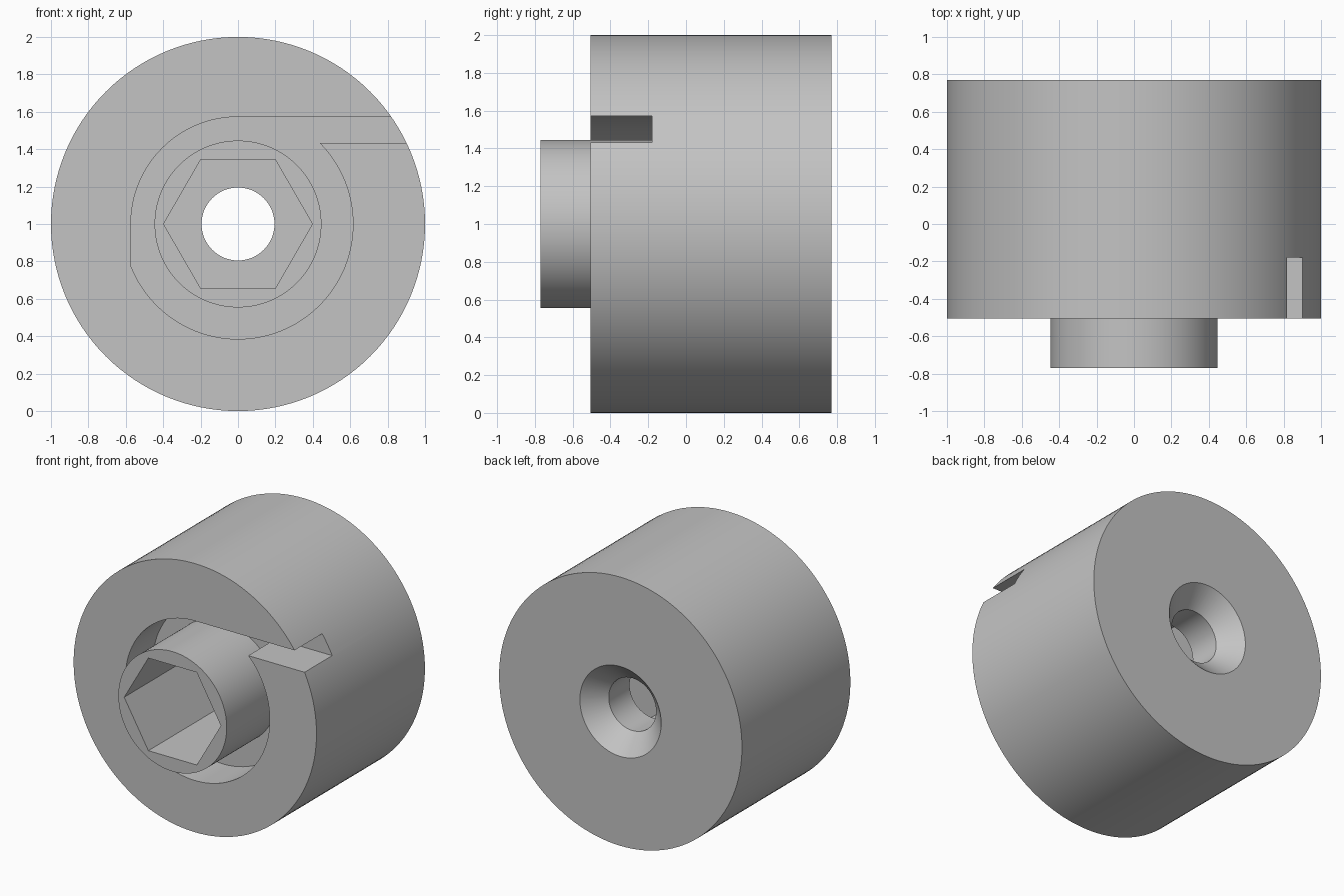
import bpy, bmesh, math

cube = bpy.data.objects.get("Cube")
if cube:
    bpy.data.objects.remove(cube, do_unlink=True)

CZ = 1.0                          # height of the main axis
FRONT, BACK = -0.505, 0.77        # faces of the main drum
TIP = -0.77                       # front of the hub
FLOOR = -0.18                     # bottom of the recess

grey = bpy.data.materials.new("plain_grey")
grey.use_nodes = True
grey.diffuse_color = (0.55, 0.55, 0.55, 1)
grey.node_tree.nodes["Principled BSDF"].inputs["Base Color"].default_value = (0.55, 0.55, 0.55, 1)


def arc(r, a0, a1, n):
    """Points (x, z) on an arc about the axis, both ends included."""
    return [(r * math.cos(math.radians(a0 + (a1 - a0) * i / n)),
             CZ + r * math.sin(math.radians(a0 + (a1 - a0) * i / n))) for i in range(n + 1)]


def circle(r, n=128):
    return arc(r, 0, 360, n)[:-1]


def loft(name, sections):
    """Closed solid through (y, outline) sections with equal point counts."""
    bm = bmesh.new()
    rings = [[bm.verts.new((x, y, z)) for x, z in pts] for y, pts in sections]
    for a, b in zip(rings, rings[1:]):
        for i in range(len(a)):
            j = (i + 1) % len(a)
            bm.faces.new((a[i], a[j], b[j], b[i]))
    bm.faces.new(rings[0])
    bm.faces.new(rings[-1])
    bmesh.ops.recalc_face_normals(bm, faces=bm.faces)
    mesh = bpy.data.meshes.new(name)
    bm.to_mesh(mesh)
    bm.free()
    mesh.materials.append(grey)
    obj = bpy.data.objects.new(name, mesh)
    bpy.context.collection.objects.link(obj)
    return obj


def combine(target, tool, operation):
    """Apply a boolean and discard the tool."""
    mod = target.modifiers.new(tool.name, 'BOOLEAN')
    mod.operation, mod.object, mod.solver = operation, tool, 'EXACT'
    bpy.context.view_layer.objects.active = target
    bpy.ops.object.modifier_apply(modifier=mod.name)
    bpy.data.objects.remove(tool, do_unlink=True)


# Main drum
drum = loft("drum_with_hub", [(FRONT, circle(1.0)), (BACK, circle(1.0))])

# Stepped recess in the front face, running out sideways as a slot
recess_r, step_r, slot_low = 0.615, 0.573, 0.432
a_slot = math.degrees(math.asin(slot_low / recess_r))
a_flat = -180 + math.degrees(math.acos(step_r / recess_r))
outline = (arc(recess_r, a_slot, a_flat, 72) + arc(step_r, 180, 90, 32)
           + [(1.2, CZ + step_r), (1.2, CZ + slot_low)])
combine(drum, loft("recess_cutter", [(FRONT - 0.1, outline), (FLOOR, outline)]), 'DIFFERENCE')

# Hub standing in the recess
combine(drum, loft("hub", [(TIP, circle(0.446)), (0.0, circle(0.446))]), 'UNION')

# Deep hexagonal socket
combine(drum, loft("hex_cutter", [(TIP - 0.1, circle(0.398, 6)), (0.385, circle(0.398, 6))]), 'DIFFERENCE')

# Through bore with a countersink at the back
combine(drum, loft("bore_cutter", [(0.2, circle(0.195, 64)), (0.63, circle(0.195, 64)),
                                   (BACK, circle(0.335, 64)), (BACK + 0.1, circle(0.435, 64))]), 'DIFFERENCE')

# Smooth round walls, crisp edges
for o in bpy.context.selected_objects:
    o.select_set(False)
drum.select_set(True)
bpy.context.view_layer.objects.active = drum
bpy.ops.object.shade_smooth_by_angle(angle=math.radians(15))
